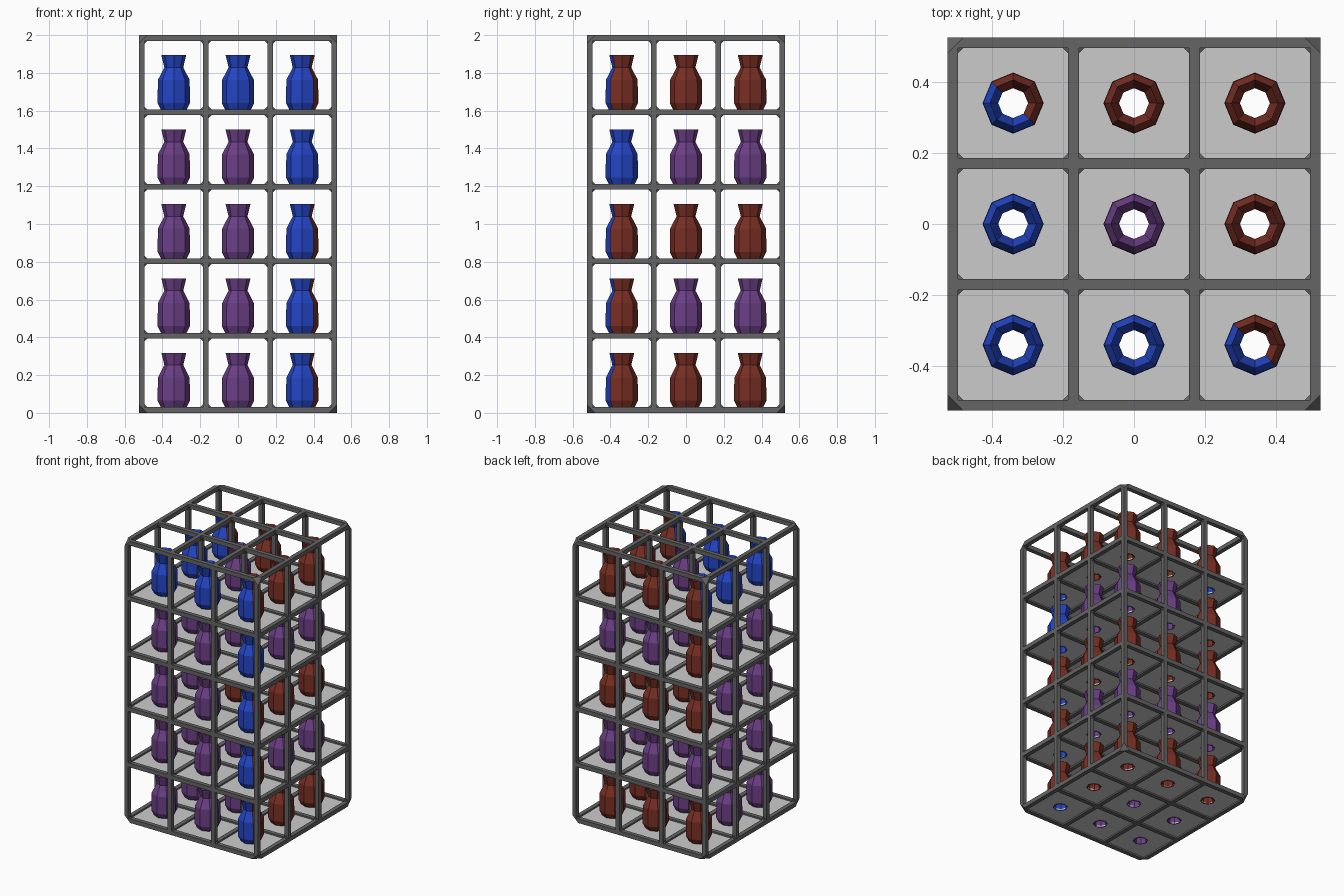
import bpy, bmesh
from math import sin, cos, tau
from mathutils import Vector
from itertools import product

if "Cube" in bpy.data.objects:
    bpy.data.objects.remove(bpy.data.objects["Cube"])


def material(name, rgb):
    m = bpy.data.materials.new(name)
    m.use_nodes = True
    m.diffuse_color = (*rgb, 1)
    m.node_tree.nodes["Principled BSDF"].inputs["Base Color"].default_value = (*rgb, 1)
    return m


dark_grey = material("dark grey", (0.13, 0.13, 0.13))
light_grey = material("light grey", (0.6, 0.6, 0.6))
red = material("brick red", (0.19, 0.028, 0.017))
blue = material("royal blue", (0.017, 0.06, 0.56))
purple = material("purple", (0.15, 0.05, 0.24))


def add_object(name, bm, mats):
    mesh = bpy.data.meshes.new(name)
    bmesh.ops.recalc_face_normals(bm, faces=bm.faces)
    bm.to_mesh(mesh)
    bm.free()
    for m in mats:
        mesh.materials.append(m)
    obj = bpy.data.objects.new(name, mesh)
    bpy.context.collection.objects.link(obj)
    return obj


# Lattice dimensions
BAR, PITCH, HALF = 0.03, 0.34, 0.525
cols = [PITCH * (i - 1.5) for i in range(4)]
levels = [BAR / 2 + i * 0.394 for i in range(6)]
lows = Vector((-HALF, -HALF, 0))
highs = Vector((HALF, HALF, 2))


def box(bm, centre, size):
    for v in bmesh.ops.create_cube(bm, size=1)["verts"]:
        v.co = Vector([c + a * s for c, a, s in zip(centre, v.co, size)])


# Frame: bars along all three axes
bm = bmesh.new()
for x, y in product(cols, cols):
    box(bm, (x, y, 1), (BAR, BAR, 2))
for a, z in product(cols, levels):
    box(bm, (0, a, z), (2 * HALF, BAR, BAR))
    box(bm, (a, 0, z), (BAR, 2 * HALF, BAR))

# Gussets that chamfer the inside corners of every opening
for node in product(cols, cols, levels):
    points = []
    for axis, sign in product(range(3), (-1, 1)):
        p = Vector(node)
        p[axis] += sign * 0.045
        p = [min(max(c, lo), hi) for c, lo, hi in zip(p, lows, highs)]
        points.append(bm.verts.new(p))
    for i, j, k in product((0, 1), (2, 3), (4, 5)):
        bm.faces.new((points[i], points[j], points[k]))

# Cut the eight outer corners of the cage
for signs in product((-1, 1), repeat=3):
    normal = Vector(signs)
    corner = Vector((signs[0] * HALF, signs[1] * HALF, 1 + signs[2]))
    corner.z -= signs[2] * 0.045
    cut = bmesh.ops.bisect_plane(bm, geom=bm.verts[:] + bm.edges[:] + bm.faces[:],
                                 plane_co=corner, plane_no=normal, clear_outer=True)
    rim = [e for e in cut["geom_cut"] if isinstance(e, bmesh.types.BMEdge) and e.is_boundary]
    bmesh.ops.holes_fill(bm, edges=rim, sides=0)
add_object("frame", bm, [dark_grey])

# Shelf panels: square tiles with an octagonal hole
HOLE = 0.042
angles = [tau * i / 8 for i in range(8)]
bm = bmesh.new()
for x, y, z in product(range(-1, 2), range(-1, 2), levels[:5]):
    inner, outer = [], []
    for a in angles:
        d = Vector((cos(a), sin(a), 0))
        centre = Vector((x * PITCH, y * PITCH, z + 0.004))
        inner.append(bm.verts.new(centre + d * HOLE))
        outer.append(bm.verts.new(centre + d * 0.16 / max(abs(d.x), abs(d.y))))
    for i in range(8):
        j = (i + 1) % 8
        bm.faces.new((inner[i], outer[i], outer[j], inner[j]))
shelves = add_object("shelf_panels", bm, [light_grey])
thick = shelves.modifiers.new("Thickness", "SOLIDIFY")
thick.thickness = 0.008
thick.offset = -1

# Vases: octagonal hollow lathe, radius and height above the shelf
profile = [(HOLE, -0.007), (0.048, -0.007), (0.048, 0.006), (0.068, 0.014),
           (0.086, 0.05), (0.084, 0.172), (0.05, 0.238), (0.066, 0.303),
           (HOLE, 0.238)]


def vase(name, x, y, z, mats):
    bm = bmesh.new()
    rings = [[bm.verts.new((r * cos(a), r * sin(a), h)) for a in angles] for r, h in profile]
    for k, ring in enumerate(rings):
        above = rings[(k + 1) % len(rings)]
        for i in range(8):
            j = (i + 1) % 8
            face = bm.faces.new((ring[i], ring[j], above[j], above[i]))
            # In two-coloured vases the second colour covers the front left half
            middle = face.calc_center_median()
            if len(mats) > 1 and middle.x + middle.y < 0:
                face.material_index = 1
    add_object(name, bm, mats).location = (x * PITCH, y * PITCH, z)


# Colour pattern, one string per level: rows from back to front, left to right in x
key = {"R": [red], "B": [blue], "P": [purple], "S": [red, blue]}
pattern = ["RRR PPR PPS", "PPP PPP PPS", "RRR PRR PPS", "RPP PPP PPB", "SRR BPR BBS"]
for level, rows in enumerate(pattern):
    for r, row in enumerate(rows.split()):
        for c, letter in enumerate(row):
            vase(f"vase_{level + 1}_{r + 1}_{c + 1}", c - 1, 1 - r, levels[level], key[letter])
